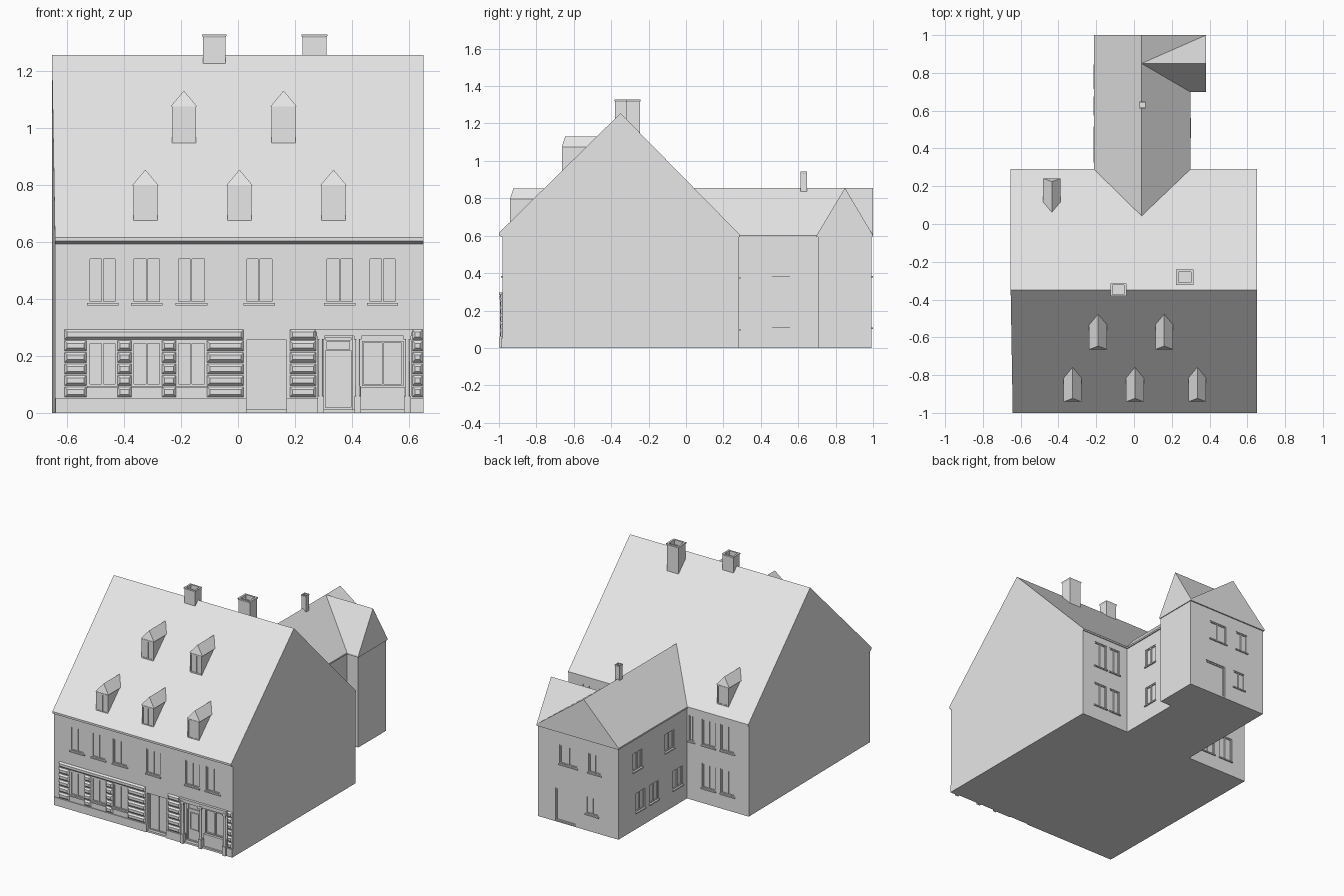
import bpy, bmesh, math
from mathutils import Matrix

cube = bpy.data.objects.get("Cube")
if cube:
    bpy.data.objects.remove(cube)

GREY = (0.8, 0.8, 0.8, 1)
mat = bpy.data.materials.new("plain grey")
mat.use_nodes = True
mat.diffuse_color = GREY
mat.node_tree.nodes["Principled BSDF"].inputs["Base Color"].default_value = GREY


def finish(name, bm):
    bmesh.ops.recalc_face_normals(bm, faces=bm.faces[:])
    mesh = bpy.data.meshes.new(name)
    bm.to_mesh(mesh)
    bm.free()
    mesh.materials.append(mat)
    obj = bpy.data.objects.new(name, mesh)
    bpy.context.collection.objects.link(obj)
    return obj


def add_prism(bm, pts, axis, a, b):
    """Extrude a closed profile along an axis from a to b."""
    place = {"x": lambda p, t: (t, p[0], p[1]),
             "y": lambda p, t: (p[0], t, p[1]),
             "z": lambda p, t: (p[0], p[1], t)}[axis]
    ends = [[bm.verts.new(place(p, t)) for p in pts] for t in (a, b)]
    bm.faces.new(ends[0])
    bm.faces.new(ends[1][::-1])
    n = len(pts)
    for i in range(n):
        j = (i + 1) % n
        bm.faces.new((ends[0][i], ends[0][j], ends[1][j], ends[1][i]))
    return ends


def prism(name, pts, axis, a, b):
    bm = bmesh.new()
    add_prism(bm, pts, axis, a, b)
    return finish(name, bm)


def block(bm, wall, u0, u1, z0, z1, d0, d1, taper=0):
    """Box on a wall, from depth d0 to d1 outward, optionally tapered."""
    axis, pos, sign = wall
    rings = []
    for d, t in ((d0, 0), (d1, taper)):
        ring = []
        for u, z in ((u0 + t, z0 + t), (u1 - t, z0 + t), (u1 - t, z1 - t), (u0 + t, z1 - t)):
            w = pos + sign * d
            ring.append(bm.verts.new((u, w, z) if axis == "y" else (w, u, z)))
        rings.append(ring)
    bm.faces.new(rings[0])
    bm.faces.new(rings[1])
    for i in range(4):
        j = (i + 1) % 4
        bm.faces.new((rings[0][i], rings[0][j], rings[1][j], rings[1][i]))


def frame(bm, wall, u0, u1, z0, z1, d0, d1, t=0.006, mullion=True):
    for a, b in ((u0, u0 + t), (u1 - t, u1)):
        block(bm, wall, a, b, z0, z1, d0, d1)
    for a, b in ((z0, z0 + t), (z1 - t, z1)):
        block(bm, wall, u0 + t, u1 - t, a, b, d0, d1)
    if mullion:
        m = (u0 + u1) / 2
        block(bm, wall, m - t / 2, m + t / 2, z0 + t, z1 - t, d0, d1)


def cut(target, cutter):
    cutter.hide_render = True
    mod = target.modifiers.new("openings", "BOOLEAN")
    mod.operation = "DIFFERENCE"
    mod.solver = "EXACT"
    mod.object = cutter
    bpy.context.view_layer.objects.active = target
    bpy.ops.object.modifier_apply(modifier=mod.name)
    bpy.data.objects.remove(cutter)


FRONT = ("y", -0.982, -1)
BACK = ("y", 0.284, 1)
WING_BACK = ("y", 0.992, 1)
WING_RIGHT = ("x", -0.206, -1)
WING_LEFT = ("x", 0.293, 1)

# Walls
house_walls = prism("house_walls", [(-0.642, -0.982), (0.65, -0.982), (0.65, 0.284), (-0.653, 0.284)],
                    "z", 0, 0.6)
wing_walls = prism("wing_walls", [(-0.206, 0.2), (0.293, 0.2), (0.293, 0.705), (0.376, 0.705),
                                  (0.376, 0.992), (-0.206, 0.992)], "z", 0, 0.6)

# House roof with its front cornice
house_roof = prism("house_roof", [(-0.982, 0.592), (-1, 0.602), (-1, 0.615), (-0.35, 1.255),
                                  (0.29, 0.603), (0.29, 0.593)], "x", -0.653, 0.65)
for v in house_roof.data.vertices:
    if v.co.x < 0 and v.co.y < -0.9:
        v.co.x = -0.642

# Wing roof, its wider rear end and the cross gable
prism("wing_roof", [(-0.213, 0.592), (-0.213, 0.602), (0.04, 0.855), (0.3, 0.602), (0.3, 0.592)],
      "y", 0, 0.85)
prism("wing_rear_roof", [(-0.213, 0.592), (-0.213, 0.602), (0.04, 0.855), (0.381, 0.602), (0.381, 0.592)],
      "y", 0.85, 1)
prism("cross_gable", [(0.698, 0.592), (0.698, 0.602), (0.85, 0.855), (1, 0.602), (1, 0.592)],
      "x", 0.04, 0.381)

# Windows: wall, lower and upper edge, spans along the wall
house_windows = [
    (FRONT, 0.385, 0.545, [(-0.525, -0.425), (-0.37, -0.27), (-0.215, -0.112),
                           (0.025, 0.125), (0.307, 0.407), (0.457, 0.557)]),
    (FRONT, 0.095, 0.25, [(-0.525, -0.425), (-0.37, -0.27), (-0.215, -0.112)]),
    (BACK, 0.38, 0.55, [(-0.26, -0.22), (-0.41, -0.315), (-0.55, -0.45), (0.355, 0.435), (0.46, 0.555)]),
    (BACK, 0.1, 0.26, [(-0.41, -0.315), (-0.55, -0.45), (0.355, 0.435), (0.46, 0.555)]),
]
wing_windows = [
    (WING_BACK, 0.385, 0.51, [(0.09, 0.22), (-0.08, 0.01)]),
    (WING_BACK, 0.11, 0.225, [(-0.06, 0.03)]),
    (WING_RIGHT, 0.385, 0.505, [(0.75, 0.84), (0.42, 0.51)]),
    (WING_RIGHT, 0.11, 0.235, [(0.72, 0.81), (0.58, 0.67), (0.33, 0.43)]),
    (WING_LEFT, 0.385, 0.505, [(0.46, 0.555)]),
    (WING_LEFT, 0.11, 0.235, [(0.46, 0.555)]),
]
DOORS = {"house": [(FRONT, 0.03, 0.17, 0.012, 0.255, 0.025), (FRONT, 0.278, 0.607, 0.012, 0.275, 0.03)],
         "wing": [(WING_BACK, 0.1, 0.25, 0.005, 0.22, 0.012)]}

for name, walls, rows in (("house", house_walls, house_windows), ("wing", wing_walls, wing_windows)):
    holes, trims = bmesh.new(), bmesh.new()
    for wall, z0, z1, spans in rows:
        for u0, u1 in spans:
            block(holes, wall, u0, u1, z0, z1, -0.01, 0.02)
            frame(trims, wall, u0, u1, z0, z1, -0.012, -0.004)
            block(trims, wall, u0 - 0.005, u1 + 0.005, z0 - 0.008, z0, -0.005, 0.008)
    for wall, u0, u1, z0, z1, depth in DOORS[name]:
        block(holes, wall, u0, u1, z0, z1, -depth, 0.02)
    cut(walls, finish("openings", holes))
    finish(name + "_window_frames", trims)

# Plinth and banded stonework on the ground floor
bm = bmesh.new()
for u0, u1 in ((-0.64, 0.03), (0.17, 0.278), (0.607, 0.65)):
    block(bm, FRONT, u0, u1, 0, 0.052, -0.005, 0.006)
finish("plinth", bm)
bm = bmesh.new()
for u0, u1 in ((-0.61, -0.53), (-0.425, -0.372), (-0.268, -0.215), (-0.11, 0.022), (0.18, 0.275), (0.61, 0.65)):
    for row in range(5):
        z = 0.054 + row * 0.0405
        block(bm, FRONT, u0, u1, z, z + 0.039, -0.002, 0.01, 0.011)
for u0, u1 in ((-0.61, 0.022), (0.18, 0.275), (0.61, 0.65)):
    block(bm, FRONT, u0, u1, 0.256, 0.294, -0.002, 0.01, 0.011)
finish("stone_bands", bm)

# Doors
bm = bmesh.new()
frame(bm, FRONT, 0.03, 0.17, 0.012, 0.255, -0.027, -0.02)
frame(bm, WING_BACK, 0.1, 0.25, 0.005, 0.22, -0.013, -0.006, 0.008, False)
finish("door_frames", bm)

# Shop front: door, window, columns and cornice
bm = bmesh.new()
frame(bm, FRONT, 0.3, 0.403, 0.012, 0.272, -0.032, -0.022, 0.007, False)
frame(bm, FRONT, 0.32, 0.386, 0.085, 0.198, -0.032, -0.025, 0.005, False)
frame(bm, FRONT, 0.307, 0.396, 0.218, 0.255, -0.032, -0.024, 0.005, False)
block(bm, FRONT, 0.43, 0.585, 0.012, 0.09, -0.032, -0.012)
frame(bm, FRONT, 0.435, 0.58, 0.095, 0.252, -0.032, -0.02)
finish("shop_door_and_window", bm)
bm = bmesh.new()
for x in (0.29, 0.42, 0.594):
    bmesh.ops.create_cone(bm, cap_ends=True, segments=12, radius1=0.009, radius2=0.008, depth=0.22,
                          matrix=Matrix.Translation((x, -0.986, 0.155)))
    block(bm, FRONT, x - 0.012, x + 0.012, 0, 0.06, -0.012, 0.015)
    block(bm, FRONT, x - 0.013, x + 0.013, 0.258, 0.277, -0.012, 0.015)
finish("shop_columns", bm)
bm = bmesh.new()
block(bm, FRONT, 0.275, 0.61, 0.27, 0.284, -0.01, 0.012)
block(bm, FRONT, 0.27, 0.614, 0.284, 0.295, -0.01, 0.017)
finish("shop_cornice", bm)


# Dormers with a slightly raked gable
def dormer(name, x, y, z, sign):
    back = y - sign * 0.185
    prism(name + "_body", [(x - 0.042, z), (x + 0.042, z), (x + 0.042, z + 0.13), (x - 0.042, z + 0.13)],
          "y", y, back)
    bm = bmesh.new()
    ends = add_prism(bm, [(x - 0.047, z + 0.127), (x, z + 0.183), (x + 0.047, z + 0.127)],
                     "y", y + sign * 0.004, back)
    ends[0][1].co.y -= sign * 0.018
    finish(name + "_roof", bm)
    bm = bmesh.new()
    wall = ("y", y, sign)
    frame(bm, wall, x - 0.042, x + 0.042, z, z + 0.125, -0.002, 0.003, 0.008)
    finish(name + "_window", bm)


for i, x in enumerate((-0.19, 0.16)):
    dormer(f"upper_dormer_{i + 1}", x, -0.66, 0.947, -1)
for i, x in enumerate((-0.325, 0.005, 0.335)):
    dormer(f"lower_dormer_{i + 1}", x, -0.937, 0.67, -1)
dormer("back_dormer", -0.435, 0.238, 0.652, 1)


# Chimneys with a flared, hollow top
def chimney(name, x, y, w, d, z0, z1):
    bm = bmesh.new()
    rings = []
    for s, z in ((0.92, z0), (0.92, z1 - 0.012), (1, z1 - 0.005), (1, z1), (0.72, z1), (0.72, z1 - 0.03)):
        rings.append([bm.verts.new((x + a * w * s / 2, y + b * d * s / 2, z))
                      for a, b in ((-1, -1), (1, -1), (1, 1), (-1, 1))])
    for low, high in zip(rings, rings[1:]):
        for i in range(4):
            j = (i + 1) % 4
            bm.faces.new((low[i], low[j], high[j], high[i]))
    bm.faces.new(rings[0])
    bm.faces.new(rings[-1])
    finish(name, bm)


chimney("ridge_chimney", -0.083, -0.348, 0.085, 0.068, 1.22, 1.328)
chimney("back_chimney", 0.268, -0.282, 0.092, 0.08, 1.08, 1.328)
chimney("wing_chimney", 0.045, 0.63, 0.034, 0.036, 0.835, 0.942)
